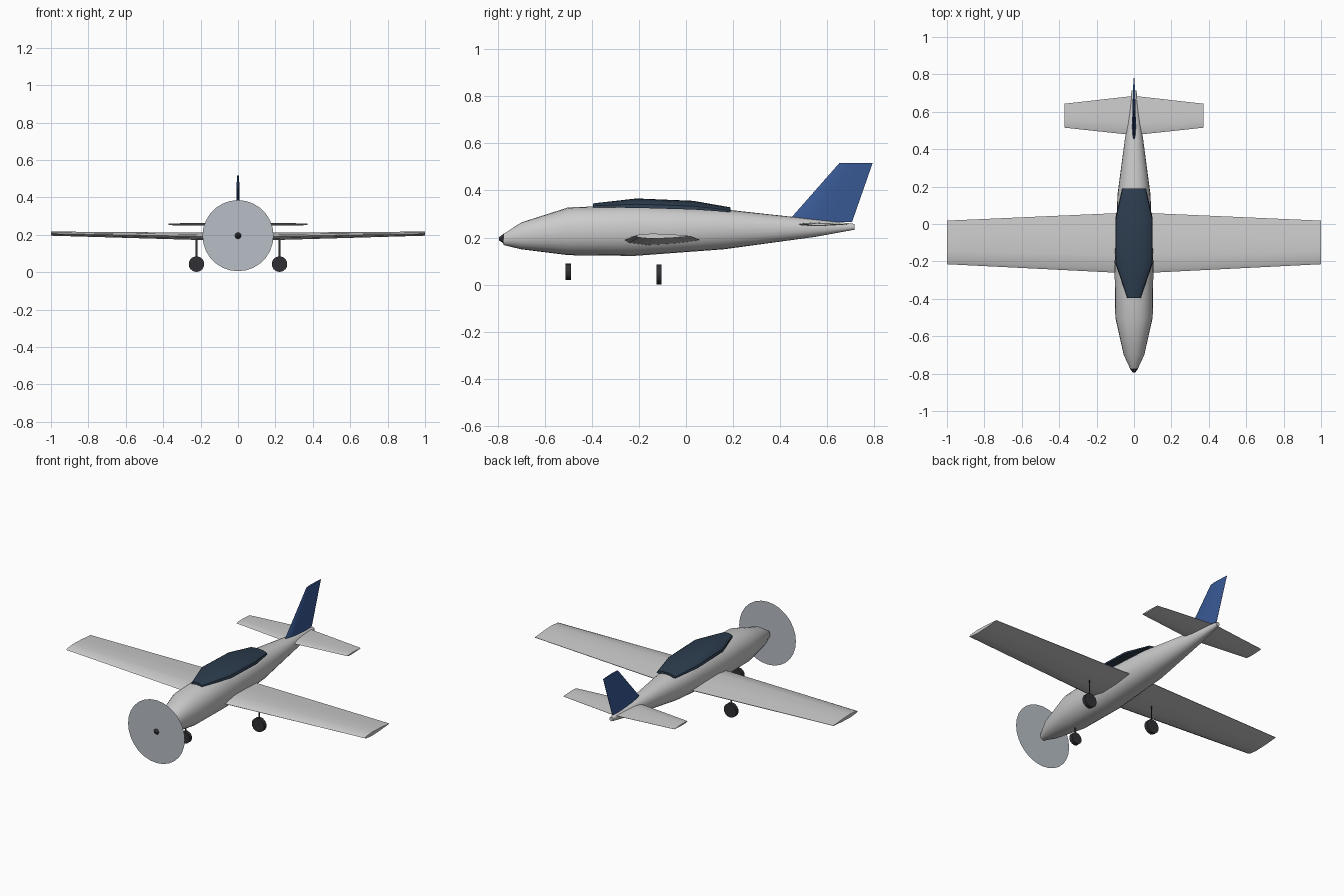
import bpy, bmesh
from math import sin, cos, pi, copysign
from mathutils import Matrix

if "Cube" in bpy.data.objects:
    bpy.data.objects.remove(bpy.data.objects["Cube"])


def material(name, rgb):
    m = bpy.data.materials.new(name)
    m.diffuse_color = (*rgb, 1)
    m.use_nodes = True
    m.node_tree.nodes["Principled BSDF"].inputs["Base Color"].default_value = m.diffuse_color
    return m


BLUE = material("blue_paint", (0.04, 0.10, 0.30))
GLASS = material("dark_glass", (0.025, 0.045, 0.075))
BLACK = material("black", (0.03, 0.03, 0.035))
DISC = material("disc_grey", (0.48, 0.52, 0.57))


def finish(name, bm, mat=None):
    bmesh.ops.recalc_face_normals(bm, faces=bm.faces)
    me = bpy.data.meshes.new(name)
    bm.to_mesh(me)
    bm.free()
    ob = bpy.data.objects.new(name, me)
    bpy.context.collection.objects.link(ob)
    if mat:
        me.materials.append(mat)
    return ob


def loft(name, rings, mat=None):
    """Skin closed rings of equal length and cap both ends."""
    bm = bmesh.new()
    loops = [[bm.verts.new(p) for p in r] for r in rings]
    n = len(loops[0])
    for a, b in zip(loops, loops[1:]):
        for i in range(n):
            j = (i + 1) % n
            bm.faces.new((a[i], a[j], b[j], b[i]))
    bm.faces.new(loops[0])
    bm.faces.new(loops[-1])
    return finish(name, bm, mat)


def cylinder_y(name, loc, r1, r2, depth, sides, mat):
    """Cylinder or cone along y; r1 is the rear radius, r2 the front one."""
    bm = bmesh.new()
    bmesh.ops.create_cone(bm, cap_ends=True, segments=sides, radius1=r1,
                          radius2=r2, depth=depth,
                          matrix=Matrix.Translation(loc) @ Matrix.Rotation(pi / 2, 4, 'X'))
    return finish(name, bm, mat)


def strip(name, x, y, z0, z1, half):
    """Flat strut facing forward."""
    bm = bmesh.new()
    bm.faces.new([bm.verts.new(p) for p in ((x - half, y, z0), (x + half, y, z0),
                                            (x + half, y, z1), (x - half, y, z1))])
    return finish(name, bm, BLACK)


def oval(y, w, lo, hi, n=24, e=2.2):
    ring = []
    for i in range(n):
        c, s = cos(2 * pi * i / n), sin(2 * pi * i / n)
        ring.append((w * copysign(abs(c) ** (2 / e), c), y,
                     (lo + hi) / 2 + (hi - lo) / 2 * copysign(abs(s) ** (2 / e), s)))
    return ring


# Airfoil as (chord fraction, half thickness fraction)
FOIL = [(0, 0), (.06, .55), (.3, 1), (.65, .7), (1, .08),
        (1, -.08), (.65, -.7), (.3, -1), (.06, -.55)]


def foil(x, y0, y1, z, t):
    return [(x, y0 + (y1 - y0) * c, z + t * h) for c, h in FOIL]


# Fuselage: y, half width, bottom, top
loft("fuselage", [oval(*s) for s in (
    (-.775, .020, .168, .215), (-.70, .055, .150, .264), (-.50, .100, .125, .328),
    (-.22, .104, .122, .338), (.16, .088, .150, .320), (.55, .036, .203, .277),
    (.715, .012, .233, .258))])

# Canopy: y, half width, base, top
canopy = []
for y, w, lo, hi in ((-.395, .036, .328, .345), (-.21, .100, .326, .366),
                     (.03, .100, .319, .356), (.19, .064, .308, .328)):
    canopy.append([(w * cos(pi * i / 10), y, lo + (hi - lo) * sin(pi * i / 10) ** .8)
                   for i in range(11)])
loft("canopy", canopy, GLASS)

# Wing and tailplane
tip = (-.215, .018, .206, .011)
loft("wing", [foil(-1, *tip), foil(0, -.265, .062, .188, .022), foil(1, *tip)])
tip = (.515, .643, .256, .005)
loft("tailplane", [foil(-.372, *tip), foil(0, .475, .685, .256, .008), foil(.372, *tip)])

# Fin
loft("fin", [[(t * h, y0 + (y1 - y0) * c, z) for c, h in FOIL]
             for y0, y1, z, t in ((.43, .705, .265, .011), (.652, .793, .517, .006))], BLUE)

# Propeller disc and spinner
bm = bmesh.new()
bmesh.ops.create_circle(bm, cap_ends=True, segments=28, radius=.19,
                        matrix=Matrix.Translation((0, -.78, .195)) @ Matrix.Rotation(pi / 2, 4, 'X'))
finish("propeller_disc", bm, DISC)
cylinder_y("spinner", (0, -.784, .195), .022, .006, .022, 12, BLACK)

# Landing gear
for name, x, y, z, r, top in (("left", -.222, -.115, .043, .042, .185),
                              ("right", .222, -.115, .043, .042, .185),
                              ("nose", 0, -.5, .055, .035, .14)):
    cylinder_y(name + "_wheel", (x, y, z), r, r, .022, 14, BLACK)
    strip(name + "_strut", x, y, z, top, .005)

# Smooth shading with sharp edges kept
for ob in bpy.context.collection.objects:
    ob.select_set(True)
    bpy.context.view_layer.objects.active = ob
bpy.ops.object.shade_smooth_by_angle(angle=0.6)
